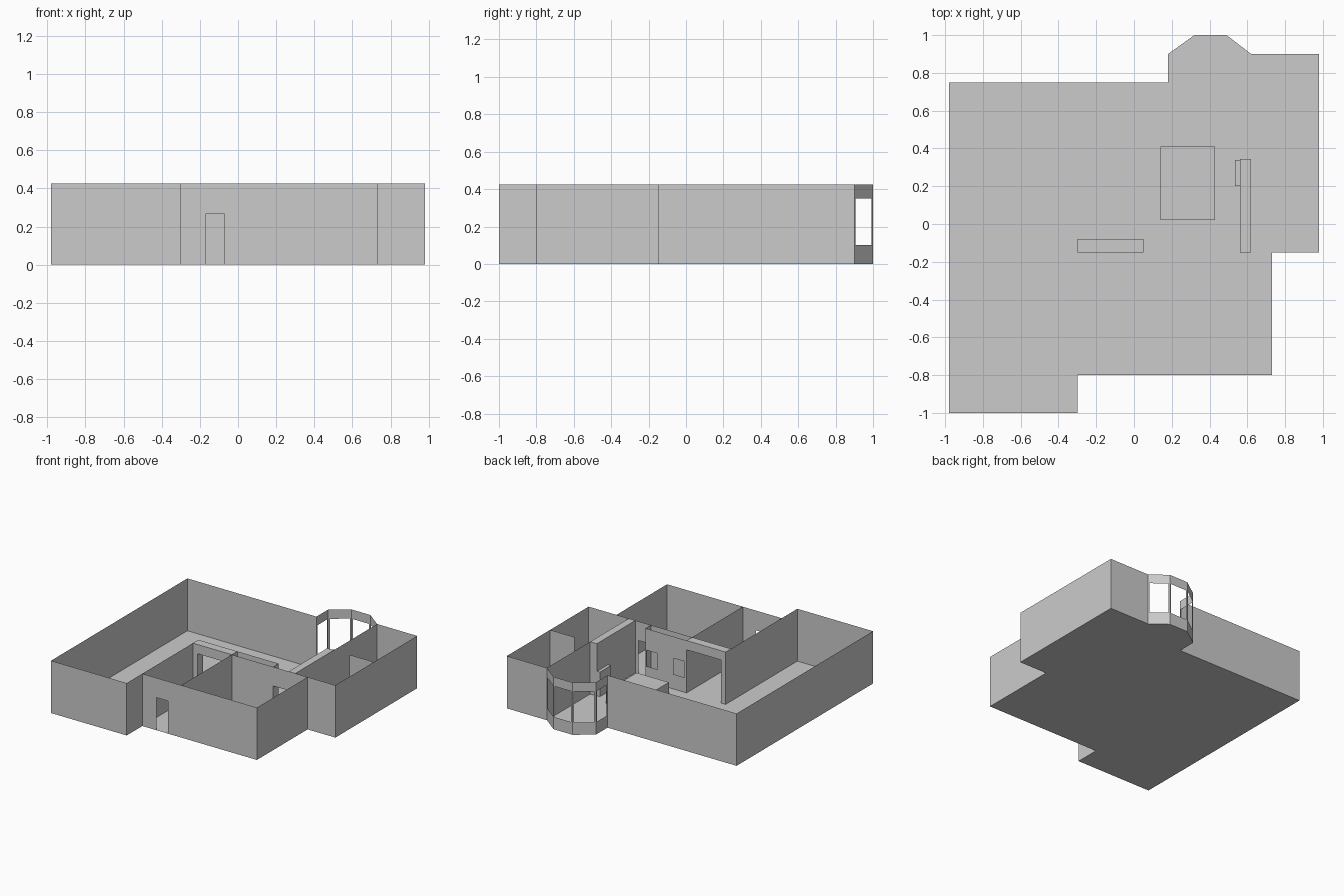
import bpy, bmesh
from mathutils import Vector

if "Cube" in bpy.data.objects:
    bpy.data.objects.remove(bpy.data.objects["Cube"])

H = 0.425   # wall height


def finish(name, bm):
    bmesh.ops.remove_doubles(bm, verts=bm.verts, dist=1e-5)
    me = bpy.data.meshes.new(name)
    bm.to_mesh(me)
    bm.free()
    ob = bpy.data.objects.new(name, me)
    bpy.context.collection.objects.link(ob)
    return ob


def wall(name, p, q, holes=()):
    """Thin upright sheet from p to q; holes are (start, end, low, high) along its length."""
    p, q = Vector(p), Vector(q)
    length = (q - p).length
    us = sorted({0, length, *(v for h in holes for v in h[:2])})
    zs = sorted({0, H, *(v for h in holes for v in h[2:])})
    bm = bmesh.new()
    for a, b in zip(us, us[1:]):
        for c, d in zip(zs, zs[1:]):
            u, z = (a + b) / 2, (c + d) / 2
            if any(h[0] < u < h[1] and h[2] < z < h[3] for h in holes):
                continue
            quad = []
            for s, t in ((a, c), (b, c), (b, d), (a, d)):
                xy = p.lerp(q, s / length)
                quad.append(bm.verts.new((xy.x, xy.y, t)))
            bm.faces.new(quad)
    return finish(name, bm)


def box(name, x0, x1, y0, y1, z0, z1):
    bm = bmesh.new()
    bmesh.ops.create_cube(bm, size=1)
    for v in bm.verts:
        v.co = (x1 if v.co.x > 0 else x0, y1 if v.co.y > 0 else y0, z1 if v.co.z > 0 else z0)
    return finish(name, bm)


# Floor and outer walls follow one outline
outline = [(-0.98, -1), (-0.30, -1), (-0.30, -0.80), (0.73, -0.80), (0.73, -0.15),
           (0.98, -0.15), (0.98, 0.90), (0.62, 0.90), (0.49, 1.0), (0.32, 1.0),
           (0.18, 0.90), (0.18, 0.75), (-0.98, 0.75)]
bm = bmesh.new()
bm.faces.new([bm.verts.new((x, y, 0)) for x, y in outline])
finish("floor", bm)

for i, p in enumerate(outline):
    q = outline[(i + 1) % len(outline)]
    length = (Vector(q) - Vector(p)).length
    if i == 2:            # front doorway
        wall("front_wall", p, q, [(0.13, 0.23, 0, 0.265)])
    elif 7 <= i <= 10:    # bay windows
        wall("bay_window_wall", p, q, [(0.012, length - 0.012, 0.10, 0.35)])
    else:
        wall("outer_wall", p, q)

# Interior partitions
wall("left_room_wall", (-0.30, -0.80), (-0.30, -0.08))
wall("hall_wall", (0.05, -0.80), (0.05, -0.08))
wall("front_room_wall", (0.05, -0.15), (0.73, -0.15), [(0.37, 0.48, 0, 0.27)])
wall("right_room_wall", (0.62, -0.15), (0.62, 0.90))
wall("right_room_divider", (0.76, 0.345), (0.98, 0.345))

# Thick wall with two niches facing the kitchen
wall("niche_wall", (0.05, -0.08), (0.42, -0.08),
     [(0.02, 0.12, 0.12, 0.25), (0.26, 0.36, 0.12, 0.25)])
wall("niche_wall_end", (0.42, -0.08), (0.42, -0.15))

# Header and post framing the hall opening
box("hall_header", -0.30, 0.05, -0.15, -0.08, 0.35, H)
box("hall_post", -0.30, -0.26, -0.15, -0.08, 0, 0.35)

# Kitchen fittings
box("cupboard_block", 0.56, 0.62, -0.15, 0.345, 0, H)
box("oven_unit", 0.535, 0.56, 0.20, 0.34, 0.0, 0.20)
box("kitchen_island", 0.14, 0.43, 0.02, 0.41, 0, 0.10)
